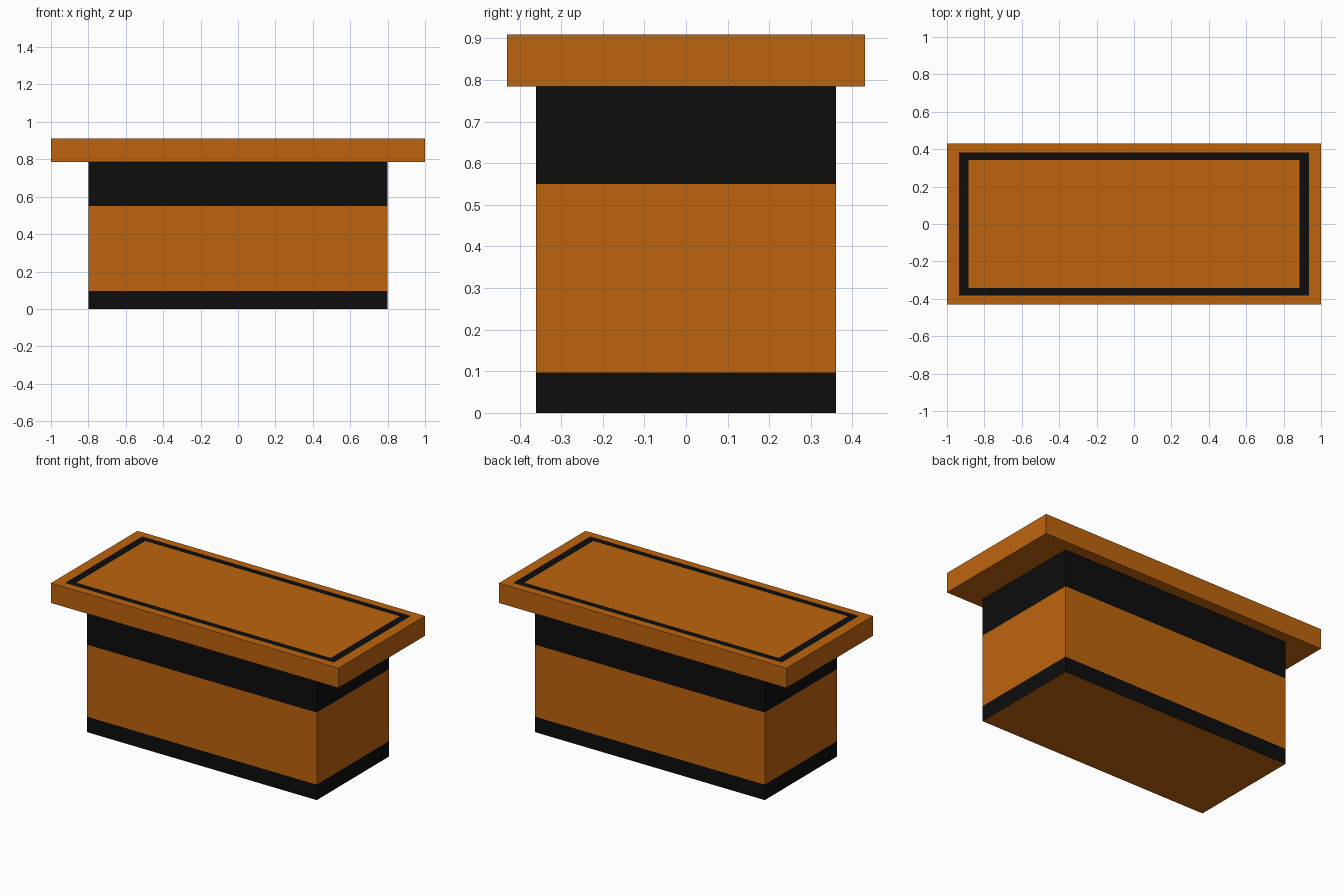
import bpy, bmesh
from mathutils import Matrix, Vector

if "Cube" in bpy.data.objects:
    bpy.data.objects.remove(bpy.data.objects["Cube"])


def material(name, color):
    m = bpy.data.materials.new(name)
    m.diffuse_color = color
    m.use_nodes = True
    m.node_tree.nodes["Principled BSDF"].inputs["Base Color"].default_value = m.diffuse_color
    return m


ORANGE = material("orange", (0.515, 0.127, 0.004, 1))
BLACK = material("black", (0.004, 0.004, 0.004, 1))


def box(hx, hy, z0, z1):
    bm = bmesh.new()
    size = Matrix.Diagonal((2 * hx, 2 * hy, z1 - z0, 1))
    bmesh.ops.create_cube(bm, size=1, matrix=Matrix.Translation((0, 0, (z0 + z1) / 2)) @ size)
    return bm


def cut(bm, axis, pos):
    normal = Vector((0, 0, 0))
    normal[axis] = 1
    bmesh.ops.bisect_plane(bm, geom=bm.verts[:] + bm.edges[:] + bm.faces[:],
                           plane_co=normal * pos, plane_no=normal)


def finish(bm, name):
    bm.normal_update()
    mesh = bpy.data.meshes.new(name)
    bm.to_mesh(mesh)
    bm.free()
    mesh.materials.append(ORANGE)
    mesh.materials.append(BLACK)
    ob = bpy.data.objects.new(name, mesh)
    bpy.context.collection.objects.link(ob)
    return ob


# Counter body with black plinth and upper bands on its sides
body = box(0.80, 0.36, 0, 0.785)
for z in (0.097, 0.55):
    cut(body, 2, z)
body.normal_update()
for f in body.faces:
    z = f.calc_center_median().z
    if abs(f.normal.z) < 0.5 and not 0.097 < z < 0.55:
        f.material_index = 1
finish(body, "counter_body")

# Overhanging top with a flush black border line
top = box(1.0, 0.43, 0.785, 0.91)
top.normal_update()
panel = [f for f in top.faces if f.normal.z > 0.5][0]


def inset_to(hx, hy):
    """Inset the panel so its corners land at the given half sizes."""
    ring = bmesh.ops.inset_region(top, faces=[panel], thickness=0.01, use_even_offset=True)["faces"]
    for v in panel.verts:
        v.co.x = hx if v.co.x > 0 else -hx
        v.co.y = hy if v.co.y > 0 else -hy
    return ring


inset_to(0.935, 0.383)
for f in inset_to(0.885, 0.343):
    f.material_index = 1
finish(top, "counter_top")
